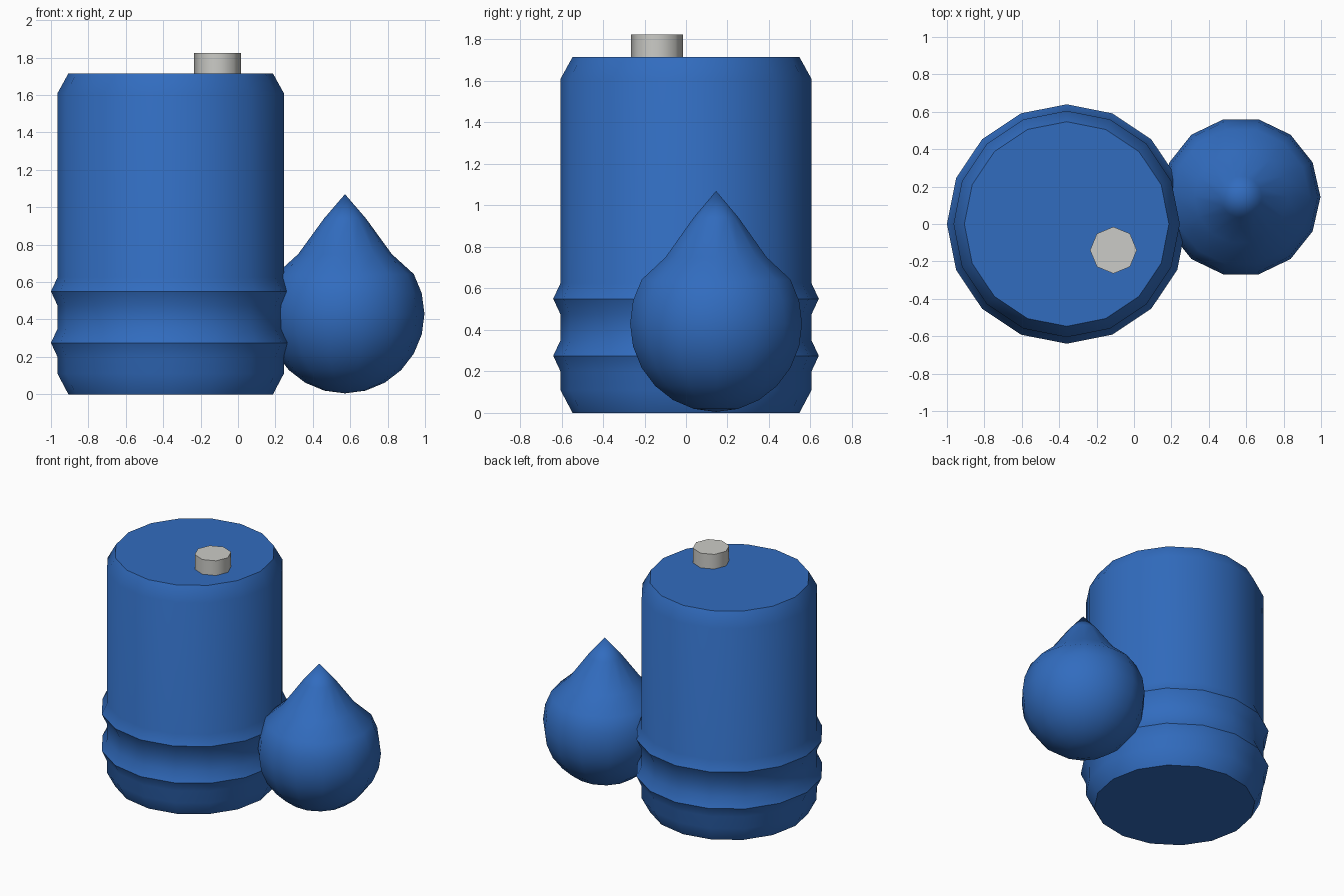
import bpy, bmesh
from math import sin, cos, pi, radians

cube = bpy.data.objects.get("Cube")
if cube:
    bpy.data.objects.remove(cube, do_unlink=True)


def material(name, rgb):
    mat = bpy.data.materials.new(name)
    mat.use_nodes = True
    colour = (*rgb, 1.0)
    mat.diffuse_color = colour
    mat.node_tree.nodes["Principled BSDF"].inputs["Base Color"].default_value = colour
    return mat


def lathe(name, profile, sides, centre, mat, smooth_angle):
    """Turn a bottom-to-top (radius, z) profile; zero radius makes a pole."""
    bm = bmesh.new()
    rings = []
    for r, z in profile:
        count = sides if r > 0 else 1
        rings.append([bm.verts.new((r * cos(2 * pi * i / sides), r * sin(2 * pi * i / sides), z))
                      for i in range(count)])
    for low, high in zip(rings, rings[1:]):
        for i in range(sides):
            j = (i + 1) % sides
            if len(low) == 1:
                bm.faces.new((low[0], high[j], high[i]))
            elif len(high) == 1:
                bm.faces.new((low[i], low[j], high[0]))
            else:
                bm.faces.new((low[i], low[j], high[j], high[i]))
    # Close flat ends
    for ring in (rings[0][::-1], rings[-1]):
        if len(ring) > 1:
            bm.faces.new(ring)
    bmesh.ops.recalc_face_normals(bm, faces=bm.faces)
    mesh = bpy.data.meshes.new(name)
    bm.to_mesh(mesh)
    bm.free()
    mesh.materials.append(mat)
    obj = bpy.data.objects.new(name, mesh)
    obj.location = centre
    bpy.context.collection.objects.link(obj)
    bpy.ops.object.select_all(action='DESELECT')
    obj.select_set(True)
    bpy.context.view_layer.objects.active = obj
    bpy.ops.object.shade_smooth_by_angle(angle=radians(smooth_angle))
    return obj


blue = material("barrel blue", (0.031, 0.15, 0.52))
grey = material("cap grey", (0.6, 0.6, 0.57))

# Barrel with chamfered ends and two ridges
WALL, RIDGE, END = 0.605, 0.64, 0.547
barrel = [(END, 0), (WALL, 0.11)]
for z in (0.275, 0.55):
    barrel += [(WALL, z - 0.075), (RIDGE, z), (WALL, z + 0.075)]
barrel += [(WALL, 1.61), (END, 1.715)]
lathe("barrel", barrel, 16, (-0.36, 0, 0), blue, 40)

# Filler cap on the lid
lathe("filler_cap", [(0.125, 1.71), (0.125, 1.825)], 8, (-0.11, -0.14, 0), grey, 50)

# Droplet: round below, drawn up to a point
R = 0.425
drop = [(0, -R)]
drop += [(R * cos(radians(a)), R * sin(radians(a))) for a in range(-75, 31, 15)]
drop += [(0.25, 0.32), (0.112, 0.51), (0, 0.64)]
lathe("droplet", drop, 14, (0.572, 0.145, 0.43), blue, 50)
